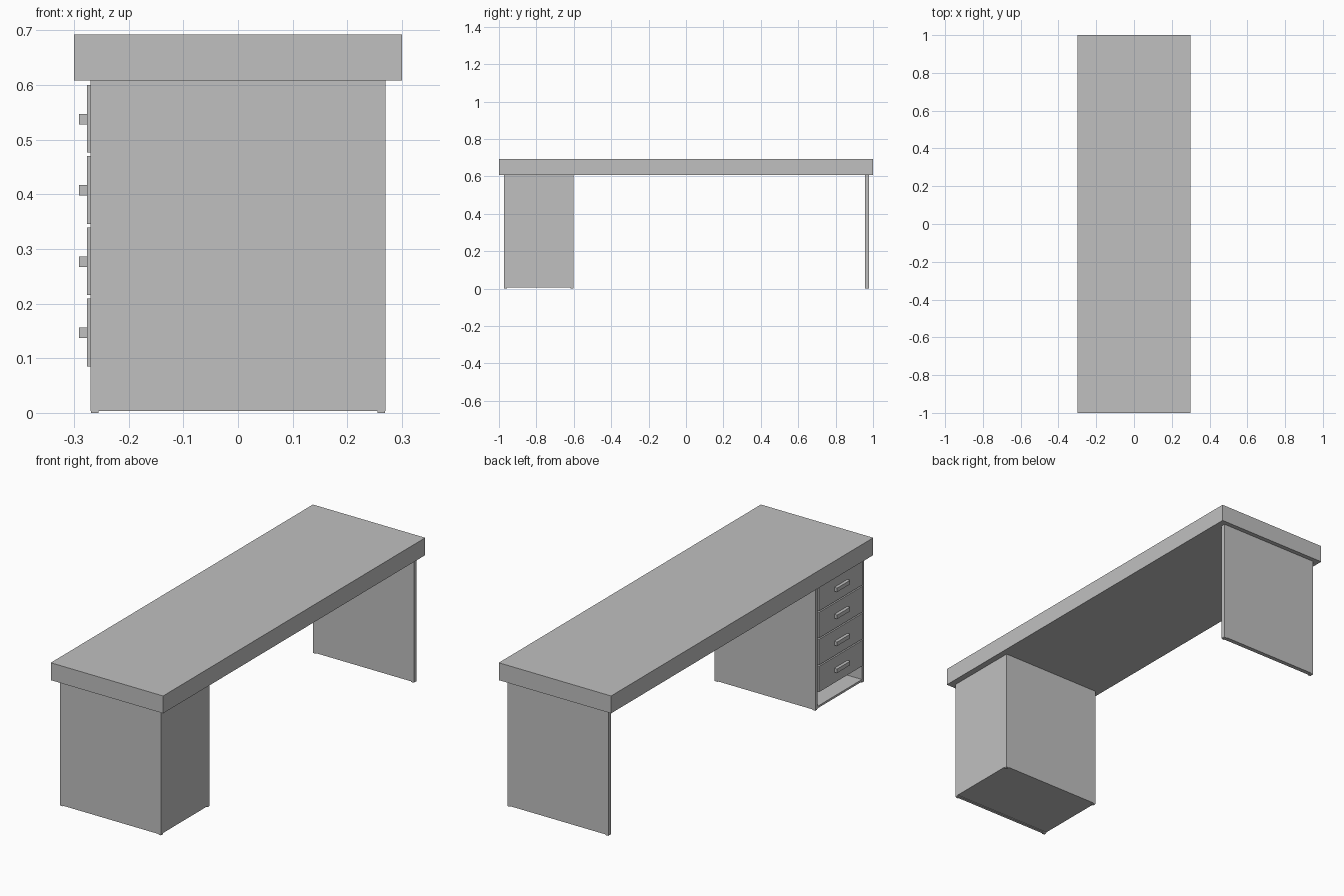
import bpy

if "Cube" in bpy.data.objects:
    bpy.data.objects.remove(bpy.data.objects["Cube"])

# single flat grey
grey = bpy.data.materials.new("plain grey")
grey.diffuse_color = (0.53, 0.53, 0.53, 1)
grey.use_nodes = True
grey.node_tree.nodes["Principled BSDF"].inputs["Base Color"].default_value = grey.diffuse_color


def box(name, x, y, z):
    """Box from (min, max) ranges on each axis."""
    bpy.ops.mesh.primitive_cube_add(
        size=1, location=[(a + b) / 2 for a, b in (x, y, z)])
    ob = bpy.context.object
    ob.name = name
    ob.scale = [b - a for a, b in (x, y, z)]
    bpy.ops.object.transform_apply(location=False, rotation=False, scale=True)
    ob.data.materials.append(grey)
    return ob


TOP = 0.608      # underside of the desk top
D = 0.27         # half depth of the supports
FOOT = 0.003
Y0, Y1, T = -0.972, -0.602, 0.015   # drawer cabinet extents, panel thickness

# desk top and far support panel
box("desk_top", (-0.3, 0.3), (-1, 1), (TOP, 0.692))
box("end_panel", (-D, D), (0.957, 0.978), (FOOT, TOP))

# cabinet shell, open towards -x
box("cabinet_outer_side", (-D, D), (Y0, Y0 + T), (FOOT, TOP))
box("cabinet_inner_side", (-D, D), (Y1 - T, Y1), (FOOT, TOP))
box("cabinet_back", (D - T, D), (Y0 + T, Y1 - T), (0.006, TOP))
box("cabinet_floor", (-D, D - T), (Y0 + T, Y1 - T), (0.006, 0.016))

# small feet under each panel
for name, ya, yb in (("outer", Y0, Y0 + T), ("inner", Y1 - T, Y1),
                     ("end", 0.957, 0.978)):
    for s in (-1, 1):
        c = s * 0.262
        box(name + "_foot", (c - 0.007, c + 0.007), (ya, yb), (0, FOOT))

# four drawer fronts with bar handles
yc = (Y0 + Y1) / 2
for i in range(4):
    z = 0.085 + i * 0.1303
    box("drawer_front", (-0.276, -0.258), (yc - 0.167, yc + 0.167), (z, z + 0.124))
    box("drawer_handle", (-0.291, -0.275), (yc - 0.05, yc + 0.05),
        (z + 0.052, z + 0.071))
